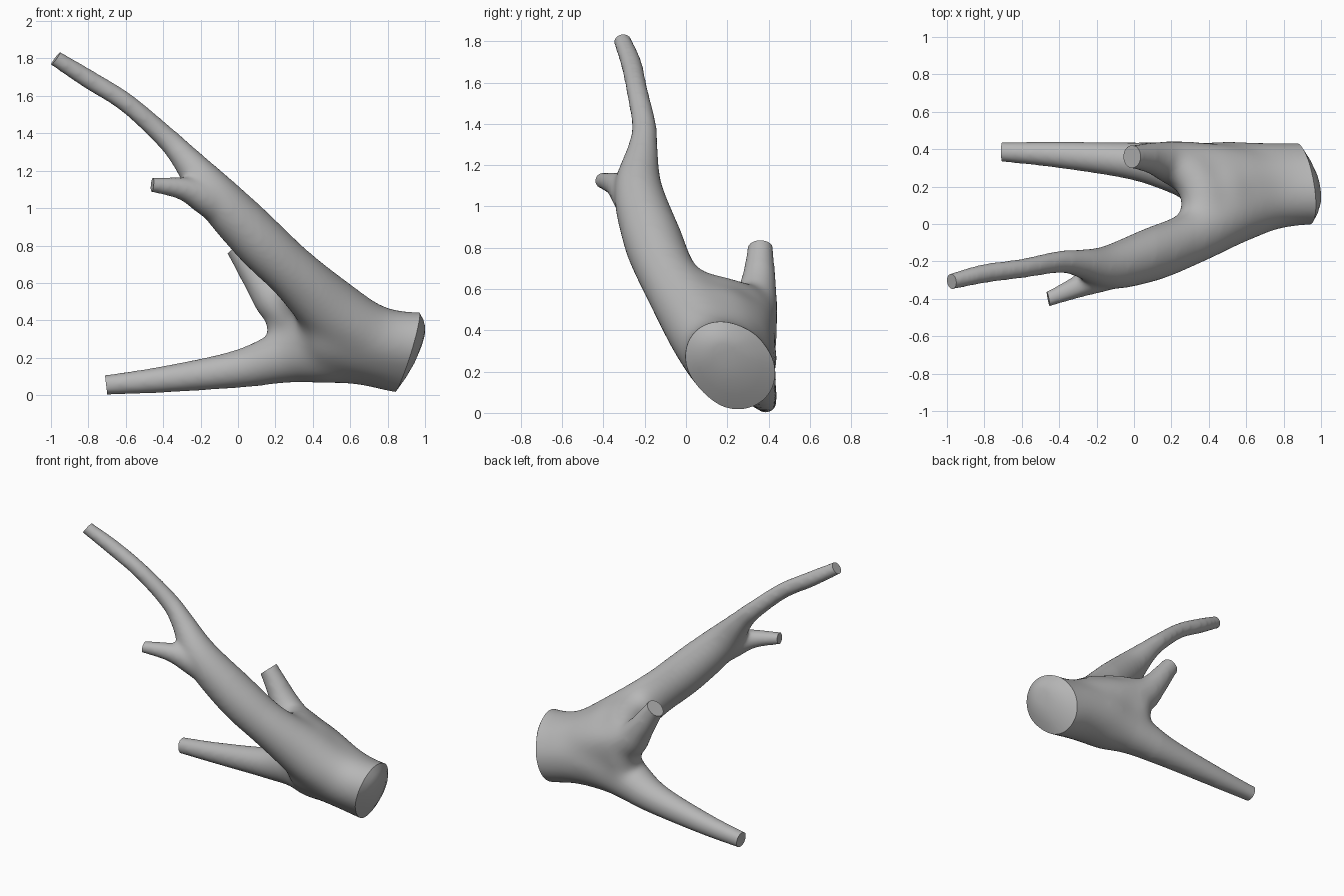
import bpy, bmesh, math
from mathutils import Vector

if "Cube" in bpy.data.objects:
    bpy.data.objects.remove(bpy.data.objects["Cube"])

SIDES, STEPS = 24, 8

# Each strand: x, y, z, radius along its centre line
trunk_upper = [(1.2, .165, .275, .178), (.9, .165, .275, .176), (.7, .14, .31, .18), (.5, .14, .38, .2),
               (.4, .15, .4, .18)]
trunk_core = [(1.2, .215, .235, .195), (.9, .215, .235, .193), (.7, .195, .28, .205), (.5, .18, .35, .23),
              (.4, .19, .36, .2)]
trunk_lower = [(1.2, .255, .185, .187), (.9, .255, .187, .185), (.7, .25, .235, .19), (.5, .245, .265, .2),
               (.4, .25, .27, .19)]
limb = [(.8, .16, .285, .165), (.65, .11, .35, .175), (.5, .05, .455, .178), (.3, -.08, .65, .148),
        (.09, -.165, .85, .142), (-.13, -.23, 1.08, .118), (-.29, -.21, 1.275, .075), (-.4, -.203, 1.39, .06),
        (-.6, -.238, 1.565, .053), (-.8, -.265, 1.69, .052), (-.975, -.307, 1.80, .045), (-1.06, -.325, 1.85, .045)]
low_branch = [(.7, .23, .25, .17), (.45, .245, .255, .2), (.25, .295, .205, .147), (0, .336, .14, .102),
              (-.4, .37, .084, .072), (-.71, .386, .054, .055), (-.8, .388, .046, .055)]
back_stub = [(.6, .23, .33, .18), (.42, .265, .4, .172), (.23, .322, .49, .128), (.11, .35, .625, .088),
             (-.005, .36, .79, .064), (-.065, .363, .86, .062)]
twig = [(-.08, -.23, 1.0, .1), (-.18, -.275, 1.06, .092), (-.3, -.335, 1.105, .062), (-.46, -.402, 1.125, .042),
        (-.54, -.435, 1.135, .042)]
# Fillets that fill the forks
webs = [[(.33, -.04, .61, .1), (.375, .14, .55, .125), (.28, .31, .52, .11)],
        [(.46, .02, .48, .15), (.48, .15, .46, .165), (.45, .26, .4, .165)],
        [(.27, .31, .22, .115), (.28, .32, .36, .125), (.24, .325, .5, .115)],
        [(.54, .12, .4, .17), (.44, .2, .31, .17), (.3, .29, .22, .135)]]


def strand(bm, pts):
    """Closed tube along a smooth curve through the points."""
    p = [Vector(q) for q in pts]
    p = [2 * p[0] - p[1]] + p + [2 * p[-1] - p[-2]]
    path = []
    for a, b, c, d in zip(p, p[1:], p[2:], p[3:]):
        for s in range(STEPS):
            t = s / STEPS
            path.append(.5 * (2 * b + (c - a) * t + (2 * a - 5 * b + 4 * c - d) * t * t
                              + (3 * b - a - 3 * c + d) * t ** 3))
    path.append(p[-2])
    first = (path[1] - path[0]).xyz
    rings = []
    for i, q in enumerate(path):
        tan = (path[min(i + 1, len(path) - 1)] - path[max(i - 1, 0)]).xyz
        rot = first.rotation_difference(tan) @ first.to_track_quat('Z', 'Y')
        rings.append([bm.verts.new(q.xyz + rot @ Vector((math.cos(k * math.tau / SIDES),
                      math.sin(k * math.tau / SIDES), 0)) * q.w) for k in range(SIDES)])
    for r, s in zip(rings, rings[1:]):
        for k in range(SIDES):
            j = (k + 1) % SIDES
            bm.faces.new((r[k], r[j], s[j], s[k]))
    bm.faces.new(rings[0][::-1])
    bm.faces.new(rings[-1])


def saw(bm, co, normal, reach):
    """Cut one end off flat; return the new cap face."""
    co, normal = Vector(co), Vector(normal).normalized()
    faces = [f for f in bm.faces if (f.calc_center_median() - co).length < reach]
    edges = {e for f in faces for e in f.edges}
    verts = {v for f in faces for v in f.verts}
    cut = bmesh.ops.bisect_plane(bm, geom=faces + list(edges) + list(verts), plane_co=co,
                                 plane_no=normal, clear_outer=True, dist=1e-5)
    rim = [e for e in cut['geom_cut'] if isinstance(e, bmesh.types.BMEdge) and e.is_valid]
    return bmesh.ops.contextual_create(bm, geom=rim)['faces']


# Fuse all strands into one skin
bm = bmesh.new()
for pts in [trunk_upper, trunk_core, trunk_lower, limb, low_branch, back_stub, twig] + webs:
    strand(bm, pts)
mesh = bpy.data.meshes.new("forked_branch")
bm.to_mesh(mesh)
bm.free()
branch = bpy.data.objects.new("forked_branch", mesh)
bpy.context.collection.objects.link(branch)
remesh = branch.modifiers.new("fuse", 'REMESH')
remesh.mode = 'VOXEL'
remesh.voxel_size = .013
soften = branch.modifiers.new("soften", 'SMOOTH')
soften.factor, soften.iterations = .5, 22
dg = bpy.context.evaluated_depsgraph_get()
skin = bpy.data.meshes.new_from_object(branch.evaluated_get(dg))
branch.modifiers.clear()
branch.data = skin

# Extra softening of the thick trunk and forks, fading out toward the thin limbs
bm = bmesh.new()
bm.from_mesh(skin)
for i in range(70):
    region = [v for v in bm.verts if v.co.x > .12 + .003 * i]
    bmesh.ops.smooth_vert(bm, verts=region, factor=.5, use_axis_x=True, use_axis_y=True, use_axis_z=True)

# Sawn ends
saw(bm, (-.975, -.307, 1.8), (-.8, -.12, .6), .16)
saw(bm, (-.705, .386, .054), (-1, 0, -.12), .16)
saw(bm, (-.012, .36, .795), (-.65, 0, .76), .13)
saw(bm, (-.458, -.402, 1.125), (-1, -.2, .1), .12)
# Trunk end is slightly domed
cap = saw(bm, (.903, .215, .225), (.96, .1, -.27), .45)
apex = Vector((.99, .18, .3))
for f in cap:
    for share, bulge in ((.25, .014), (.35, .01), (.5, .004)):
        rim = list(f.verts)
        ring = [bm.verts.new(v.co.lerp(apex, share)) for v in rim]
        for v in ring:
            v.co.x += bulge
        n = len(rim)
        bm.faces.remove(f)
        for i in range(n):
            j = (i + 1) % n
            bm.faces.new((rim[i], rim[j], ring[j], ring[i]))
        f = bm.faces.new(ring)
bmesh.ops.recalc_face_normals(bm, faces=bm.faces)
bm.to_mesh(skin)
bm.free()

# Single plain colour
grey = bpy.data.materials.new("grey_bark")
grey.diffuse_color = (.47, .47, .47, 1)
grey.use_nodes = True
grey.node_tree.nodes["Principled BSDF"].inputs["Base Color"].default_value = grey.diffuse_color
skin.materials.clear()
skin.materials.append(grey)
bpy.context.view_layer.objects.active = branch
branch.select_set(True)
bpy.ops.object.shade_smooth_by_angle(angle=math.radians(35))
